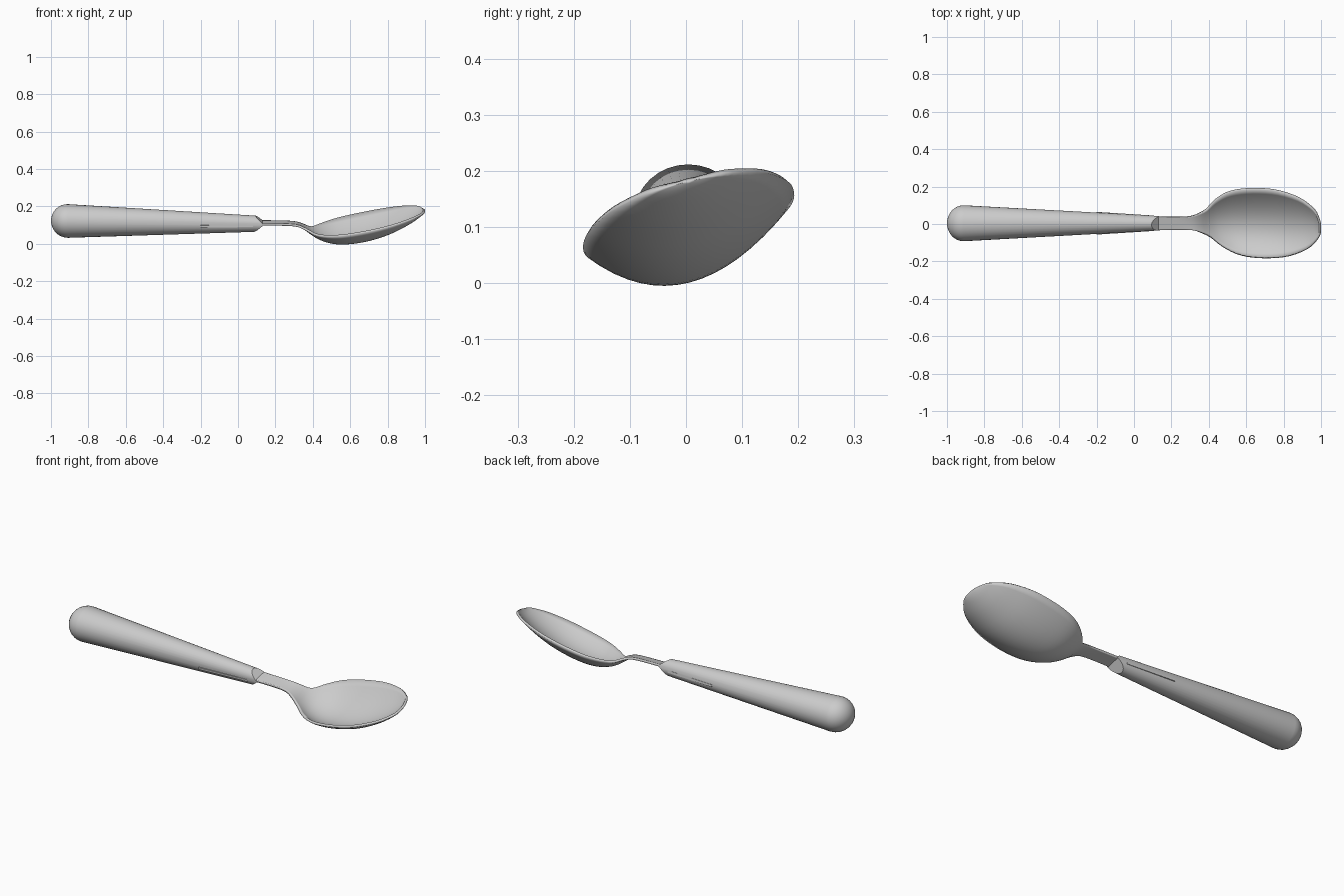
import bpy, bmesh, math
from mathutils import Vector

cube = bpy.data.objects.get("Cube")
if cube:
    bpy.data.objects.remove(cube, do_unlink=True)

steel = bpy.data.materials.new("light grey")
steel.use_nodes = True
GREY = (0.6, 0.6, 0.6, 1)
steel.diffuse_color = GREY
steel.node_tree.nodes["Principled BSDF"].inputs["Base Color"].default_value = GREY

ROLL = 0.25      # sideways slope of the spoon
SHEAR = 0.17     # skew of the bowl outline
THICK = 0.012
MID_Y = 0.004


def finish(bm, name):
    bmesh.ops.remove_doubles(bm, verts=bm.verts, dist=0.0001)
    bmesh.ops.recalc_face_normals(bm, faces=bm.faces)
    mesh = bpy.data.meshes.new(name)
    bm.to_mesh(mesh)
    bm.free()
    mesh.materials.append(steel)
    obj = bpy.data.objects.new(name, mesh)
    bpy.context.collection.objects.link(obj)
    return obj


def smooth(obj):
    bpy.ops.object.select_all(action='DESELECT')
    obj.select_set(True)
    bpy.context.view_layer.objects.active = obj
    bpy.ops.object.shade_smooth_by_angle(angle=math.radians(35))


def skin(bm, rows, closed):
    for a, b in zip(rows, rows[1:]):
        n = len(a)
        for i in range(n if closed else n - 1):
            j = (i + 1) % n
            bm.faces.new((a[i], a[j], b[j], b[i]))


def spline(points, steps):
    """Catmull-Rom through the stations."""
    pts = [Vector(p) for p in points]
    out = []
    for i in range(len(pts) - 1):
        p0, p1, p2, p3 = (pts[max(0, min(len(pts) - 1, i + k))] for k in (-1, 0, 1, 2))
        for s in range(steps):
            t = s / steps
            out.append(0.5 * (2 * p1 + (p2 - p0) * t + (2 * p0 - 5 * p1 + 4 * p2 - p3) * t * t
                              + (3 * p1 - p0 - 3 * p2 + p3) * t ** 3))
    return out + [pts[-1]]


# Handle: tapered rod with a domed butt and a wedge-shaped front end
bm = bmesh.new()
SIDES = 32
profile = [(-0.91 - 0.09 * math.cos(a), 0.09 * math.sin(a))
           for a in (math.pi / 2 * k / 8 for k in range(9))]
profile.append((0.16, 0.04))
rows = []
for x, r in profile:
    t = (x + 1) / 1.16
    wide = 1.08 - 0.15 * t
    rows.append([bm.verts.new((x, MID_Y + wide * r * math.cos(a), 0.123 - 0.017 * t + r * math.sin(a)))
                 for a in (math.tau * k / SIDES for k in range(SIDES))])
skin(bm, rows, True)
bm.faces.new(rows[-1])
bmesh.ops.remove_doubles(bm, verts=bm.verts, dist=0.0001)
for point, normal in (((0.095, 0, 0.149), (0.9, -ROLL, 1)),
                      ((0.09, 0, 0.065), (0.9, ROLL, -1))):
    cut = bmesh.ops.bisect_plane(bm, geom=bm.verts[:] + bm.edges[:] + bm.faces[:],
                                 plane_co=point, plane_no=normal, clear_outer=True)
    edges = [e for e in cut["geom_cut"] if isinstance(e, bmesh.types.BMEdge)]
    bmesh.ops.edgeloop_fill(bm, edges=edges)
smooth(finish(bm, "handle"))

# Neck and bowl: stations of x, half width, rim height, keel height
stations = [
    (0.05, 0.036, 0.112, 0.112), (0.2, 0.034, 0.111, 0.111), (0.3, 0.036, 0.107, 0.105),
    (0.35, 0.05, 0.092, 0.086), (0.4, 0.075, 0.07, 0.05), (0.45, 0.12, 0.072, 0.024),
    (0.52, 0.161, 0.084, 0.008), (0.6, 0.18, 0.1, 0.01), (0.7, 0.184, 0.12, 0.028),
    (0.8, 0.173, 0.142, 0.061), (0.9, 0.137, 0.165, 0.111), (0.96, 0.09, 0.178, 0.15),
    (0.985, 0.053, 0.183, 0.172), (0.994, 0, 0.184, 0.184)]
bm = bmesh.new()
ACROSS = 16
rows = []
for x, w, rim, keel in spline(stations, 3):
    row = []
    for i in range(ACROSS + 1):
        u = 2 * i / ACROSS - 1
        y = u * max(w, 0)
        z = keel + (rim - keel) * u * u + ROLL * y
        row.append(bm.verts.new((x - SHEAR * y, MID_Y + y, z)))
    rows.append(row)
for a, b in zip(rows, rows[1:]):
    for i in range(ACROSS):
        if b is rows[-1]:
            bm.faces.new((a[i], a[i + 1], b[i]))
        else:
            bm.faces.new((a[i], a[i + 1], b[i + 1], b[i]))
bowl = finish(bm, "neck_and_bowl")
solid = bowl.modifiers.new("thickness", 'SOLIDIFY')
solid.thickness = THICK
solid.offset = 0
smooth(bowl)

# Tang: flat tongue set into the handle, flush with its sides
bm = bmesh.new()
rows = [[bm.verts.new((x, MID_Y + s * w, 0.1 + ROLL * 0.5 * s * w)) for s in (-1, 1)]
        for x, w in ((-0.2, 0.06), (0.08, 0.042))]
skin(bm, rows, False)
tang = finish(bm, "tang")
solid = tang.modifiers.new("thickness", 'SOLIDIFY')
solid.thickness = THICK
solid.offset = 0
